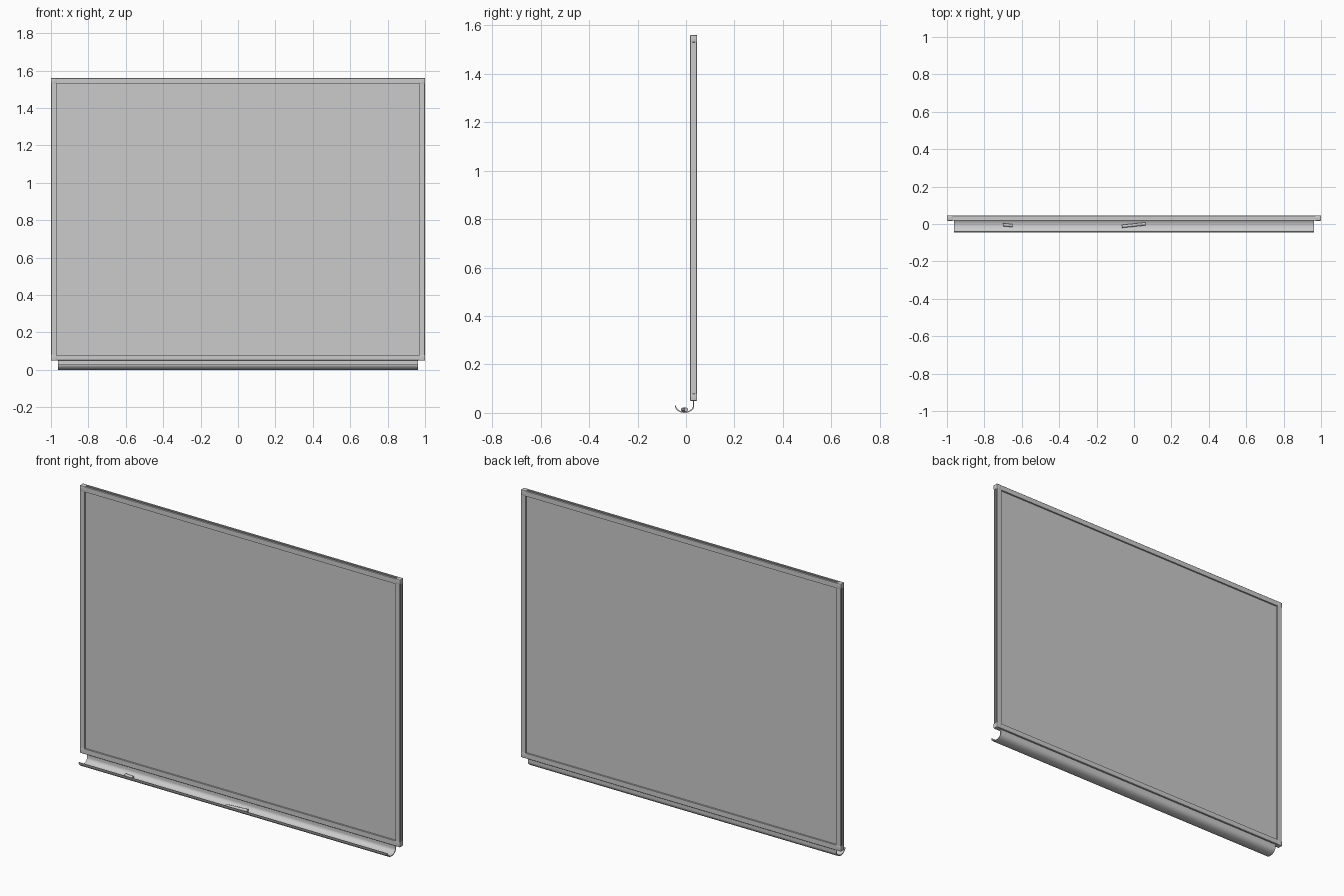
import bpy, bmesh, math
from mathutils import Matrix, Vector

if "Cube" in bpy.data.objects:
    bpy.data.objects.remove(bpy.data.objects["Cube"])

FRONT, BACK = 0.017, 0.046      # frame depth range
MID = (FRONT + BACK) / 2
W = 0.03                        # frame width
Z0, Z1 = 0.05, 1.56             # frame height range
ZC = (Z0 + Z1) / 2


def finish(name, bm, smooth=True):
    bmesh.ops.recalc_face_normals(bm, faces=bm.faces)
    me = bpy.data.meshes.new(name)
    bm.to_mesh(me)
    bm.free()
    ob = bpy.data.objects.new(name, me)
    bpy.context.collection.objects.link(ob)
    if smooth:
        bpy.ops.object.select_all(action='DESELECT')
        ob.select_set(True)
        bpy.context.view_layer.objects.active = ob
        bpy.ops.object.shade_smooth_by_angle(angle=math.radians(35))
    return ob


def box(name, centre, size, bevel=0.0):
    bm = bmesh.new()
    bmesh.ops.create_cube(bm, size=1.0)
    bmesh.ops.scale(bm, vec=size, verts=bm.verts)
    if bevel:
        bmesh.ops.bevel(bm, geom=bm.edges[:], offset=bevel, segments=3,
                        profile=0.5, affect='EDGES')
    bmesh.ops.translate(bm, vec=centre, verts=bm.verts)
    return finish(name, bm, bevel > 0)


def extrude(name, profile, length, matrix=Matrix()):
    # profile lies in the local YZ plane and runs along local X
    bm = bmesh.new()
    face = bm.faces.new([bm.verts.new((-length / 2, y, z)) for y, z in profile])
    res = bmesh.ops.extrude_face_region(bm, geom=[face], use_keep_orig=True)
    top = [v for v in res["geom"] if isinstance(v, bmesh.types.BMVert)]
    bmesh.ops.translate(bm, vec=(length, 0, 0), verts=top)
    bmesh.ops.transform(bm, matrix=matrix, verts=bm.verts)
    return finish(name, bm)


# Frame rails: outer side (+z in profile) carries a shallow groove
h, d, c, g = W / 2, (BACK - FRONT) / 2 - 0.0005, 0.002, 0.005
rail = [(-d, -h), (d, -h), (d, h - c), (d - c, h), (g, h), (g, h - 0.006),
        (-g, h - 0.006), (-g, h), (-d + c, h), (-d, h - c)]
RW, RH = 2 - 1.9 * W, Z1 - Z0 - 1.9 * W
for name, length, turn, pos in (
        ("top_rail", RW, 0, (0, MID, Z1 - h)),
        ("bottom_rail", RW, 180, (0, MID, Z0 + h)),
        ("right_rail", RH, 90, (1 - h - 0.0005, MID, ZC)),
        ("left_rail", RH, -90, (-1 + h + 0.0005, MID, ZC))):
    m = Matrix.Translation(pos) @ Matrix.Rotation(math.radians(turn), 4, 'Y')
    extrude(name, rail, length, m)

# Corner caps
for sx, side in ((-1, "left"), (1, "right")):
    for z, level in ((Z0 + h, "bottom"), (Z1 - h, "top")):
        box(f"{level}_{side}_corner_cap", (sx * (1 - h), MID, z),
            (W, BACK - FRONT, W), 0.003)

# Writing panel
box("writing_panel", (0, MID, ZC), (2 - 1.8 * W, 0.01, Z1 - Z0 - 1.8 * W))

# Curved tray under the board
def arc(a, b, n=20):
    return [(-0.006 - a * math.cos(math.pi * i / n),
             0.03 - b * math.sin(math.pi * i / n)) for i in range(n + 1)]

outer, inner = arc(0.04, 0.03), arc(0.035, 0.025)
tray = outer + [(0.034, 0.052), (0.029, 0.052)] + inner[::-1]
extrude("chalk_tray", tray, 1.926)

# Chalk sticks lying in the tray
def chalk(name, x, y, length, turn):
    bm = bmesh.new()
    bmesh.ops.create_cone(bm, cap_ends=True, segments=20, radius1=0.008,
                          radius2=0.008, depth=length)
    m = (Matrix.Translation(Vector((x, y, 0.0135)))
         @ Matrix.Rotation(math.radians(turn), 4, 'Z')
         @ Matrix.Rotation(math.pi / 2, 4, 'Y'))
    bmesh.ops.transform(bm, matrix=m, verts=bm.verts)
    finish(name, bm)


chalk("long_chalk", -0.002, -0.006, 0.127, 6)
chalk("short_chalk", -0.675, -0.006, 0.05, -5)
